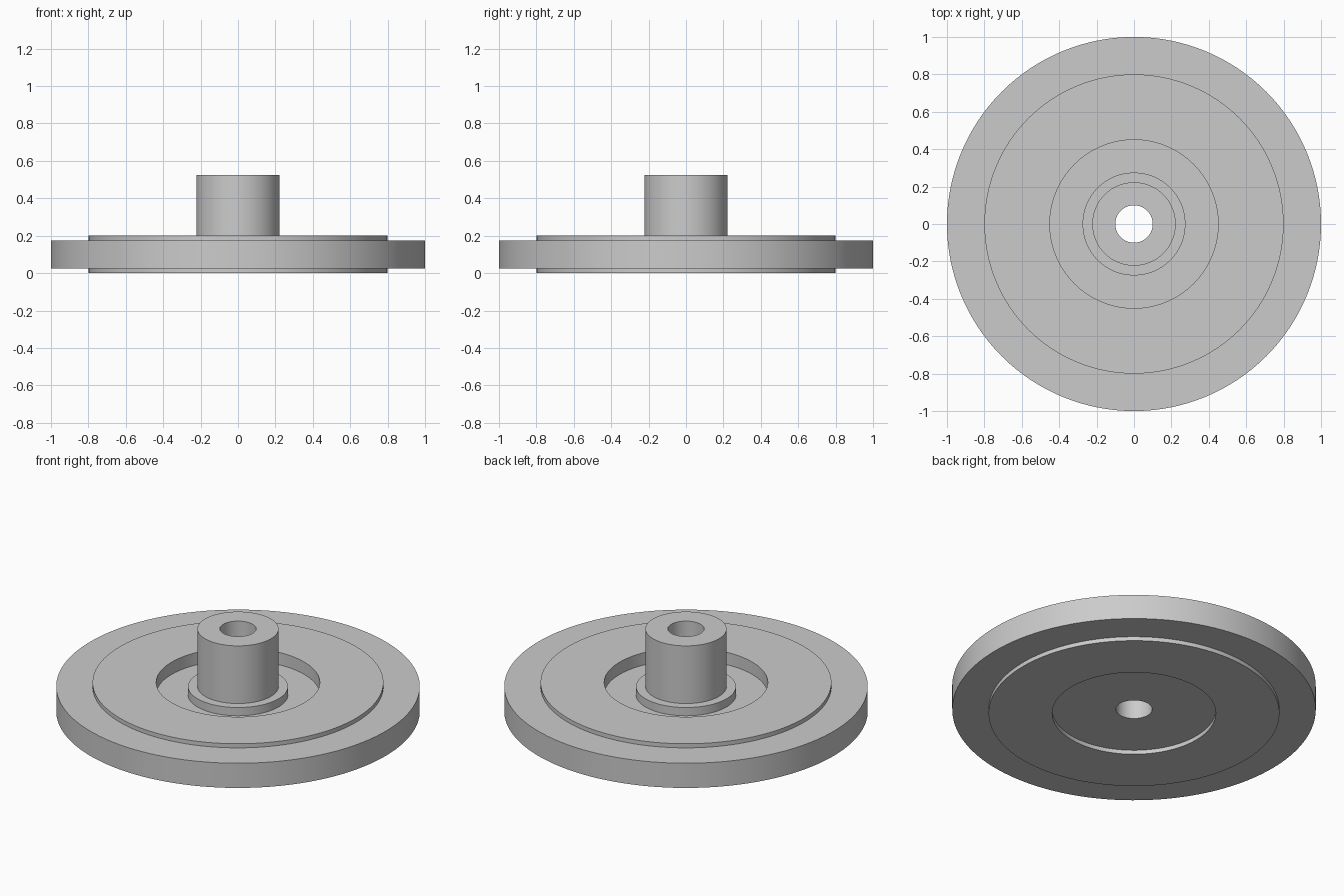
import bpy
import bmesh
import math

cube = bpy.data.objects.get("Cube")
if cube:
    bpy.data.objects.remove(cube, do_unlink=True)

SEGMENTS = 128

# Plain grey metal
grey = bpy.data.materials.new("grey_metal")
grey.use_nodes = True
colour = (0.6, 0.6, 0.6, 1)
grey.diffuse_color = colour
grey.node_tree.nodes["Principled BSDF"].inputs["Base Color"].default_value = colour

# Radii of the turned part
BORE, HUB, COLLAR, RECESS, FACE, RIM = 0.1, 0.223, 0.275, 0.45, 0.8, 1.0
# Heights of the turned part
WEB_LOW, WEB_TOP, COLLAR_TOP = 0.025, 0.125, 0.175
RIM_LOW, RIM_TOP, FACE_TOP, HUB_TOP = 0.025, 0.175, 0.2, 0.525


def turn(name, profile, material):
    """Revolve a closed (radius, height) profile around the z axis."""
    bm = bmesh.new()
    verts = [bm.verts.new((r, 0, z)) for r, z in profile]
    edges = [bm.edges.new((a, b)) for a, b in zip(verts, verts[1:] + verts[:1])]
    bmesh.ops.spin(bm, geom=verts + edges, cent=(0, 0, 0), axis=(0, 0, 1),
                   angle=math.tau, steps=SEGMENTS, use_merge=True)
    bmesh.ops.remove_doubles(bm, verts=bm.verts, dist=1e-5)
    bmesh.ops.recalc_face_normals(bm, faces=bm.faces)
    mesh = bpy.data.meshes.new(name)
    bm.to_mesh(mesh)
    bm.free()
    mesh.materials.append(material)
    obj = bpy.data.objects.new(name, mesh)
    bpy.context.collection.objects.link(obj)
    bpy.ops.object.select_all(action="DESELECT")
    obj.select_set(True)
    bpy.context.view_layer.objects.active = obj
    bpy.ops.object.shade_smooth_by_angle(angle=math.radians(30))
    return obj


# Hub and collar, web, raised face and outer rim, turned as one solid
hub = [(BORE, WEB_LOW), (BORE, HUB_TOP), (HUB, HUB_TOP), (HUB, COLLAR_TOP)]
collar = [(COLLAR, COLLAR_TOP), (COLLAR, WEB_TOP)]
upper_face = [(RECESS, WEB_TOP), (RECESS, FACE_TOP), (FACE, FACE_TOP), (FACE, RIM_TOP)]
rim = [(RIM, RIM_TOP), (RIM, RIM_LOW)]
lower_face = [(FACE, RIM_LOW), (FACE, 0), (RECESS, 0), (RECESS, WEB_LOW)]
turn("hubbed_wheel", hub + collar + upper_face + rim + lower_face, grey)
